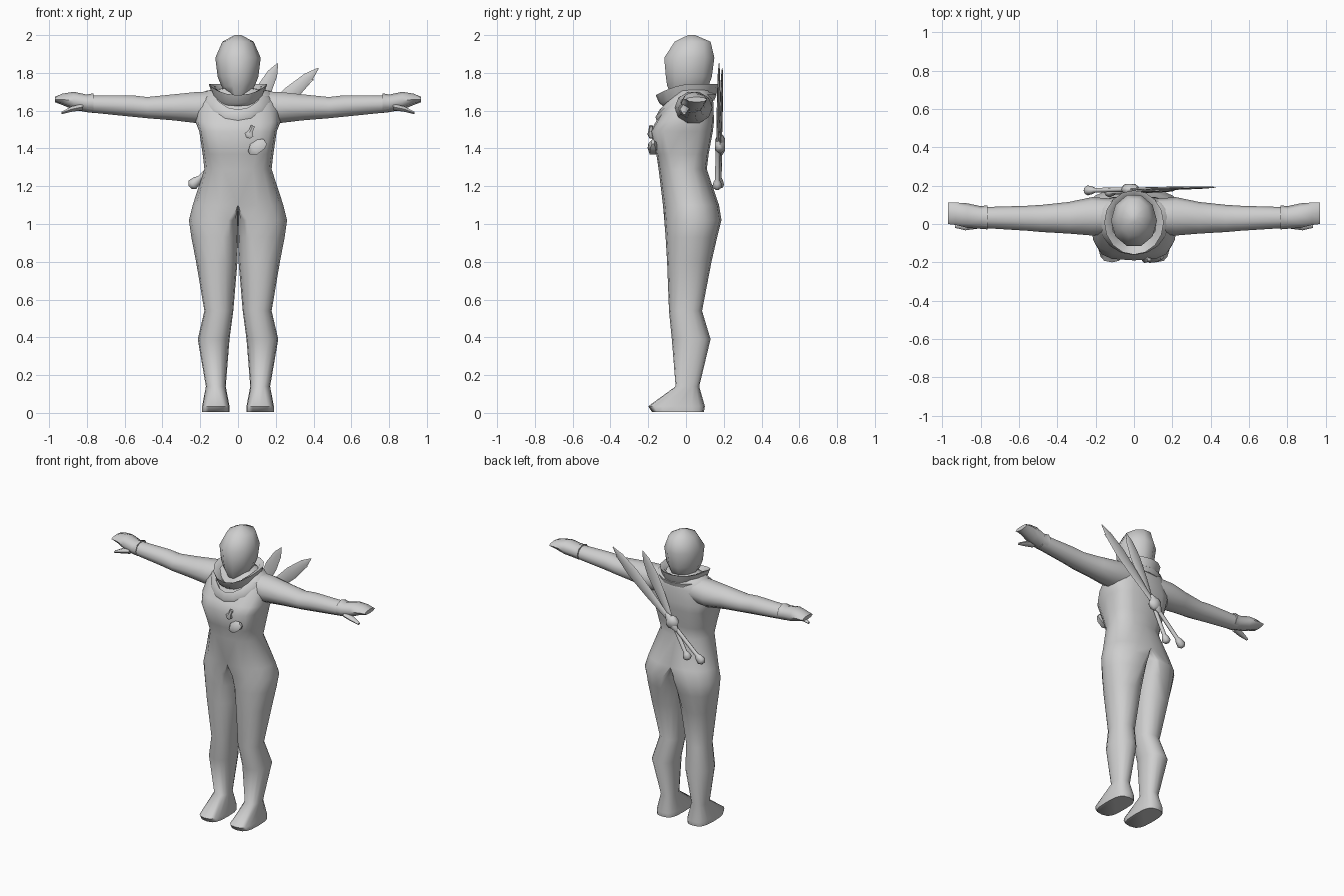
import bpy, bmesh, math
from mathutils import Vector

grey = bpy.data.materials.new("plain_grey")
grey.diffuse_color = (0.62, 0.62, 0.62, 1)


def finish(name, bm, mirror=False, angle=60):
    bmesh.ops.recalc_face_normals(bm, faces=bm.faces)
    me = bpy.data.meshes.new(name)
    bm.to_mesh(me)
    bm.free()
    me.materials.append(grey)
    ob = bpy.data.objects.new(name, me)
    bpy.context.collection.objects.link(ob)
    if mirror:
        m = ob.modifiers.new("mirror", 'MIRROR')
        m.use_clip = True
        m.merge_threshold = 0.0005
    bpy.ops.object.select_all(action='DESELECT')
    ob.select_set(True)
    bpy.context.view_layer.objects.active = ob
    bpy.ops.object.shade_smooth_by_angle(angle=math.radians(angle))
    return ob


def loft(rings, close_rings=False):
    """Skin a list of equal-length point rings, capping or joining the ends."""
    bm = bmesh.new()
    vs = [[bm.verts.new(p) for p in r] for r in rings]
    n = len(vs[0])
    pairs = list(zip(vs, vs[1:]))
    if close_rings:
        pairs.append((vs[-1], vs[0]))
    for a, b in pairs:
        for i in range(n):
            j = (i + 1) % n
            bm.faces.new((a[i], a[j], b[j], b[i]))
    if not close_rings:
        bm.faces.new(vs[0])
        bm.faces.new(vs[-1])
    return bm


def spow(v, p):
    return math.copysign(abs(v) ** p, v)


def ellipse(n, p=1.0):
    for i in range(n):
        a = 2 * math.pi * i / n
        yield spow(math.cos(a), p), spow(math.sin(a), p)


# Body half, foot to neck: z, inner x, middle x, outer x, front y, back y, roundness
rows = [
    (0.005, 0.045, 0.115, 0.19, -0.18, 0.095, 0.65),
    (0.035, 0.045, 0.115, 0.19, -0.20, 0.10, 0.65),
    (0.14, 0.065, 0.115, 0.17, -0.055, 0.07, 0.9),
    (0.39, 0.045, 0.125, 0.213, -0.075, 0.13, 0.9),
    (0.54, 0.025, 0.10, 0.178, -0.09, 0.085, 0.9),
    (0.80, 0.003, 0.11, 0.222, -0.10, 0.135, 0.9),
    (0.93, 0.0, 0.08, 0.247, -0.108, 0.165, 0.9),
    (1.02, 0.0, 0.05, 0.26, -0.115, 0.188, 0.9),
    (1.10, 0.0, 0.0, 0.24, -0.122, 0.175, 0.9),
    (1.29, 0.0, 0.0, 0.178, -0.145, 0.11, 0.85),
    (1.37, 0.0, 0.0, 0.187, -0.157, 0.12, 0.7),
    (1.49, 0.0, 0.0, 0.205, -0.19, 0.142, 0.6),
    (1.54, 0.0, 0.0, 0.225, -0.16, 0.148, 0.7),
    (1.64, 0.0, 0.0, 0.215, -0.10, 0.145, 0.85),
    (1.705, 0.0, 0.0, 0.17, -0.06, 0.135, 0.9),
    (1.72, 0.0, 0.0, 0.075, -0.05, 0.11, 1.0),
    (1.80, 0.0, 0.0, 0.065, -0.04, 0.10, 1.0),
]
rings = []
for z, xi, xm, xo, yf, yb, p in rows:
    ring = []
    for c, s in ellipse(16, p):
        x = xm + c * ((xo - xm) if c > 0 else (xm - xi))
        ring.append((max(x, 0), (yf + yb) / 2 + s * (yb - yf) / 2, z))
    rings.append(ring)
bm = loft(rings)
inner = [f for f in bm.faces if all(v.co.x < 0.0005 for v in f.verts)]
bmesh.ops.delete(bm, geom=inner, context='FACES')
finish("body_and_legs", bm, True)


def x_loft(name, rows, n=10, p=1.0):
    """Mirrored limb along x: x, front y, back y, bottom z, top z."""
    rings = [[(x, (y0 + y1) / 2 + c * (y1 - y0) / 2, (z0 + z1) / 2 + s * (z1 - z0) / 2)
              for c, s in ellipse(n, p)] for x, y0, y1, z0, z1 in rows]
    return finish(name, loft(rings), True)


# Arms, gloves and thumbs
x_loft("arm", [(0.08, -0.05, 0.13, 1.54, 1.708), (0.22, -0.06, 0.14, 1.53, 1.703),
               (0.34, -0.05, 0.115, 1.545, 1.69), (0.48, -0.042, 0.10, 1.557, 1.675),
               (0.56, -0.035, 0.095, 1.565, 1.684), (0.80, -0.02, 0.088, 1.59, 1.682)])
x_loft("glove", [(0.765, -0.028, 0.098, 1.588, 1.692), (0.80, -0.025, 0.093, 1.592, 1.685),
                 (0.87, -0.02, 0.108, 1.605, 1.70), (0.93, -0.005, 0.112, 1.63, 1.69),
                 (0.97, 0.0, 0.112, 1.645, 1.673)], 8)
x_loft("thumb", [(0.82, -0.025, 0.03, 1.60, 1.64), (0.88, -0.033, 0.015, 1.592, 1.625),
                 (0.935, -0.02, 0.0, 1.58, 1.595)], 6)

# Head: z, half width, front y, back y
head = [(1.68, 0.055, -0.08, 0.08), (1.73, 0.088, -0.105, 0.125), (1.78, 0.108, -0.113, 0.143),
        (1.88, 0.12, -0.122, 0.157), (1.965, 0.083, -0.065, 0.135), (2.0, 0.018, 0.01, 0.05)]
finish("head", loft([[(c * w, (f + b) / 2 + s * (b - f) / 2, z) for c, s in ellipse(10)]
                     for z, w, f, b in head]))


# Scarf rings: each section point gives radius x, radius y, side/back z and front drop
def scarf(name, section, cy, n=16):
    rings = []
    for rx, ry, z, drop in section:
        rings.append([(c * rx, cy + s * ry, z - drop * max(0, -s) ** 1.5) for c, s in ellipse(n)])
    finish(name, loft(rings, True), angle=50)


scarf("scarf_collar", [(0.12, 0.13, 1.645, 0.02), (0.135, 0.15, 1.68, 0.04),
                       (0.155, 0.168, 1.742, 0.06), (0.125, 0.14, 1.73, 0.06),
                       (0.09, 0.11, 1.67, 0.03)], 0.008)
scarf("scarf_drape", [(0.185, 0.15, 1.655, 0.12), (0.178, 0.162, 1.685, 0.12),
                      (0.14, 0.14, 1.705, 0.10), (0.12, 0.12, 1.66, 0.08)], 0.0)


# Crossed blades on the back, each running from pommel to tip
def shaft(name, start, end, profile, n=8):
    a, b = Vector(start), Vector(end)
    d = b - a
    side = d.cross(Vector((0, 1, 0))).normalized()
    out = Vector((0, 1, 0))
    rings = [[a + d * t + side * c * w + out * s * h for c, s in ellipse(n)]
             for t, w, h in profile]
    finish(name, loft(rings))


sword = [(0, 0.012, 0.012), (0.02, 0.03, 0.026), (0.055, 0.024, 0.02), (0.075, 0.014, 0.012),
         (0.36, 0.014, 0.012), (0.40, 0.018, 0.009), (0.60, 0.035, 0.009),
         (0.78, 0.042, 0.008), (0.92, 0.028, 0.006), (1.0, 0.003, 0.002)]
shaft("long_blade", (-0.255, 0.175, 1.195), (0.425, 0.192, 1.825), sword)
shaft("short_blade", (-0.135, 0.165, 1.185), (0.21, 0.175, 1.85), sword)
shaft("blade_barb", (0.29, 0.19, 1.71), (0.40, 0.19, 1.765),
      [(0, 0.025, 0.006), (0.5, 0.018, 0.006), (1, 0.002, 0.002)], 6)

# Knot holding the blades, and its loose ends
shaft("knot", (-0.05, 0.18, 1.45), (0.01, 0.18, 1.39),
      [(0, 0.025, 0.015), (0.3, 0.045, 0.032), (0.7, 0.045, 0.032), (1, 0.025, 0.015)], 6)
shaft("knot_loop", (-0.06, 0.185, 1.37), (0.02, 0.185, 1.47),
      [(0, 0.012, 0.01), (0.25, 0.026, 0.024), (0.75, 0.026, 0.024), (1, 0.012, 0.01)], 6)

# Small chest trinkets
shaft("upper_trinket", (0.055, -0.185, 1.455), (0.08, -0.185, 1.52),
      [(0, 0.012, 0.01), (0.25, 0.026, 0.02), (0.6, 0.012, 0.015), (1, 0.012, 0.01)], 5)
shaft("lower_trinket", (0.06, -0.175, 1.375), (0.145, -0.175, 1.435),
      [(0, 0.012, 0.01), (0.3, 0.036, 0.03), (0.75, 0.034, 0.025), (1, 0.018, 0.01)], 5)
